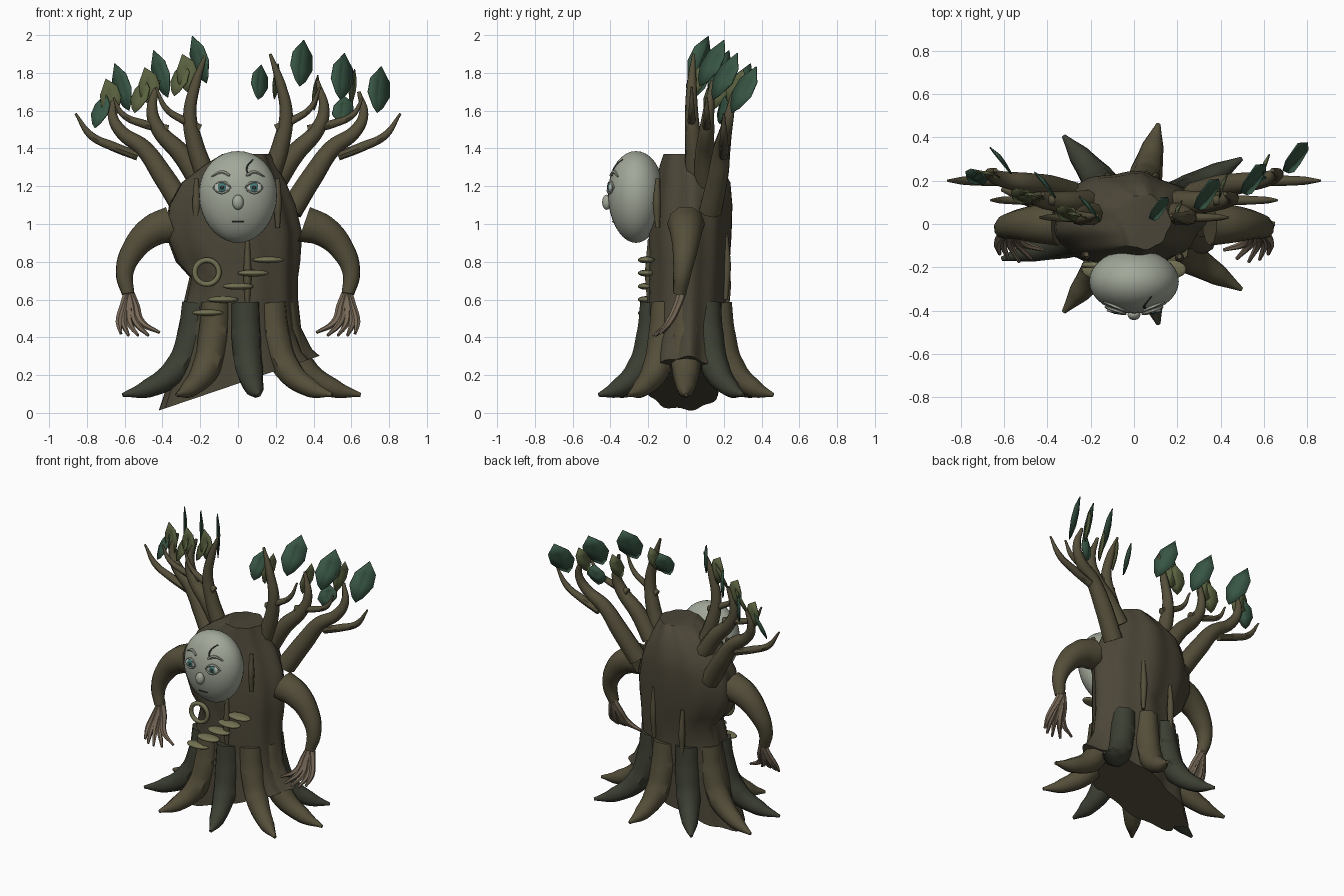
import bpy, bmesh, math
from mathutils import Vector

if "Cube" in bpy.data.objects:
    bpy.data.objects.remove(bpy.data.objects["Cube"])


def material(name, r, g, b):
    m = bpy.data.materials.new(name)
    m.diffuse_color = (r, g, b, 1)
    m.use_nodes = True
    m.node_tree.nodes["Principled BSDF"].inputs["Base Color"].default_value = m.diffuse_color
    return m


BARK = material("bark", 0.07, 0.06, 0.038)
LIMB = material("limb_bark", 0.09, 0.077, 0.042)
MOSS = material("mossy_bark", 0.045, 0.05, 0.033)
HAND = material("pale_wood", 0.19, 0.145, 0.1)
FACE = material("pale_face", 0.36, 0.39, 0.32)
DARK = material("dark_line", 0.035, 0.04, 0.035)
WHITE = material("eye_white", 0.5, 0.53, 0.47)
IRIS = material("iris", 0.06, 0.2, 0.2)
FUNGUS = material("fungus", 0.17, 0.165, 0.085)
GREEN = material("leaf_green", 0.04, 0.095, 0.06)
OLIVE = material("leaf_olive", 0.1, 0.12, 0.05)


def finish(ob, mat, angle=45):
    ob.data.materials.append(mat)
    bpy.ops.object.select_all(action='DESELECT')
    ob.select_set(True)
    bpy.context.view_layer.objects.active = ob
    bpy.ops.object.shade_smooth_by_angle(angle=math.radians(angle))
    return ob


def mesh_object(name, bm, mat, angle=45):
    bmesh.ops.recalc_face_normals(bm, faces=bm.faces[:])
    me = bpy.data.meshes.new(name)
    bm.to_mesh(me)
    bm.free()
    ob = bpy.data.objects.new(name, me)
    bpy.context.collection.objects.link(ob)
    return finish(ob, mat, angle)


def tube(name, pts, radii, mat, res=2):
    """Tapered, capped tube through the points."""
    cu = bpy.data.curves.new(name, 'CURVE')
    cu.dimensions = '3D'
    cu.bevel_depth, cu.bevel_resolution, cu.resolution_u = 1, res, 6
    cu.use_fill_caps = True
    sp = cu.splines.new('BEZIER')
    sp.bezier_points.add(len(pts) - 1)
    for bp, p, r in zip(sp.bezier_points, pts, radii):
        bp.co, bp.radius = p, r
        bp.handle_left_type = bp.handle_right_type = 'AUTO'
    ob = bpy.data.objects.new(name, cu)
    bpy.context.collection.objects.link(ob)
    bpy.ops.object.select_all(action='DESELECT')
    ob.select_set(True)
    bpy.context.view_layer.objects.active = ob
    bpy.ops.object.convert(target='MESH')
    return finish(bpy.context.object, mat)


def ball(name, loc, size, mat, seg=20, taper=0):
    bm = bmesh.new()
    bmesh.ops.create_uvsphere(bm, u_segments=seg, v_segments=seg // 2 + 2, radius=1)
    for v in bm.verts:
        k = 1 + taper * v.co.z
        v.co = Vector((v.co.x * k * size[0], v.co.y * k * size[1], v.co.z * size[2])) + Vector(loc)
    return mesh_object(name, bm, mat, 80)


def leaf(name, base, axis, width, mat):
    """Folded pointed leaf from base along axis."""
    base, axis, width = Vector(base), Vector(axis), Vector(width)
    n = axis.cross(width).normalized() * 0.012
    bm = bmesh.new()
    mid = [bm.verts.new(base + axis * t + n * k) for t, k in ((0, 0), (.35, 1), (.7, 1), (1, 0))]
    for s in (-1, 1):
        side = [bm.verts.new(base + axis * t + width * s * w) for t, w in ((.12, .22), (.4, .48), (.7, .42))]
        bm.faces.new((mid[0], side[0], side[1], mid[1]))
        bm.faces.new((mid[1], side[1], side[2], mid[2]))
        bm.faces.new((mid[2], side[2], mid[3]))
    ob = mesh_object(name, bm, mat, 10)
    m = ob.modifiers.new("thickness", 'SOLIDIFY')
    m.thickness = 0.006
    return ob


# Trunk: wavy rings (z, left x, right x, front y, back y, slope along x)
RINGS = [(.155, -.42, .42, -.22, .20, .34), (.22, -.39, .38, -.22, .20, .30),
         (.40, -.345, .33, -.205, .20, .15), (.58, -.30, .315, -.20, .21, .05),
         (.72, -.265, .315, -.195, .22, 0), (.80, -.34, .325, -.195, .23, 0),
         (.95, -.40, .335, -.20, .24, 0), (1.10, -.38, .30, -.18, .245, 0),
         (1.22, -.31, .25, -.16, .235, 0), (1.31, -.19, .20, -.14, .185, 0),
         (1.37, -.09, .17, -.12, .14, 0)]
N = 60
bm = bmesh.new()
rows = []
for z, x0, x1, y0, y1, slope in RINGS:
    row = []
    amp = .05 if z < .3 else .03
    for i in range(N):
        a = 2 * math.pi * i / N
        k = 0.97 + amp * math.sin(9 * a + 1.5 * z) + 0.018 * math.sin(5 * a + 1)
        x = (x0 + x1) / 2 + (x1 - x0) / 2 * math.cos(a) * k
        y = (y0 + y1) / 2 + (y1 - y0) / 2 * math.sin(a) * k
        row.append(bm.verts.new((x, y, z + slope * x)))
    rows.append(row)
for lo, hi in zip(rows, rows[1:]):
    for i in range(N):
        j = (i + 1) % N
        bm.faces.new((lo[i], lo[j], hi[j], hi[i]))
bm.faces.new(rows[0])
bm.faces.new(rows[-1])
mesh_object("trunk", bm, BARK, 50)

# Nine flaring roots on an ellipse
for i in range(9):
    a = math.radians(40 * i)
    prof = [(.36, .58), (.40, .40), (.53, .23), (.78, .13), (1, .095)]
    tube("root", [(.65 * f * math.cos(a), .47 * f * math.sin(a), z) for f, z in prof],
         [.078, .082, .075, .05, .01], MOSS if i % 2 else LIMB)

# Raised bark ridges
for x, y, z0, z1 in ((.05, -.19, .55, .92), (.21, -.15, .98, 1.24), (-.22, -.14, .98, 1.24),
                     (.1, .21, .6, .95), (-.12, .21, .5, .85)):
    tube("bark_ridge", [(x, y, z0), (x, y * 1.03, (z0 + z1) / 2), (x, y, z1)], [.012, .022, .012], LIMB)

# Arms, hands, branches: both sides
for s in (-1, 1):
    def P(*pts):
        return [(s * x, y, z) for x, y, z in pts]
    tube("arm", P((.35, .0, 1.0), (.45, .0, .965), (.555, -.005, .86), (.6, -.02, .74), (.582, -.035, .63)),
         [.1, .088, .066, .048, .034], LIMB, 3)
    for tx, ty, tz, bx in ((.415, -.12, .425, .51), (.475, -.16, .41, .54), (.53, -.175, .41, .575),
                           (.58, -.165, .41, .605), (.62, -.14, .42, .63)):
        tube("finger", P((.578, -.02, .645), ((bx + .578) / 2, -.045, .57), (bx, -.09, .48), (tx, ty, tz)),
             [.025, .022, .019, .008], HAND, 1)
    tube("outer_branch", P((.28, .13, 1.07), (.4, .17, 1.26), (.5, .19, 1.4), (.62, .21, 1.49),
                           (.665, .23, 1.58), (.64, .25, 1.7)), [.064, .058, .048, .036, .027, .01], LIMB)
    tube("outer_twig", P((.53, .2, 1.36), (.66, .2, 1.41), (.78, .2, 1.47), (.86, .2, 1.585)),
         [.025, .025, .02, .006], LIMB)
    tube("middle_branch", P((.2, .1, 1.22), (.3, .1, 1.37), (.42, .11, 1.5), (.455, .12, 1.6), (.42, .14, 1.76)),
         [.058, .052, .04, .03, .01], LIMB)
    tube("middle_twig", P((.37, .11, 1.5), (.5, .11, 1.53), (.61, .11, 1.58), (.66, .11, 1.67)),
         [.024, .022, .016, .006], LIMB)
    tube("inner_branch", P((.17, .05, 1.25), (.23, .04, 1.43), (.255, .03, 1.58), (.225, .03, 1.74), (.17, .04, 1.9)),
         [.055, .046, .036, .027, .008], LIMB)
    tube("inner_twig", P((.2, .03, 1.505), (.29, .03, 1.55), (.38, .03, 1.61), (.435, .03, 1.725)),
         [.022, .021, .016, .006], LIMB)

# Leaves: base, axis, width
for b, k in (((.74, .24, 1.59), 1), ((.545, .14, 1.66), 1), ((.33, .07, 1.73), 1), ((.11, .02, 1.66), .75)):
    leaf("right_leaf", b, (.02 * k, .13 * k, .245 * k), (.12 * k, .1 * k, -.03), GREEN)
for b in ((.6, .23, 1.63), (.4, .14, 1.6), (.19, .02, 1.66)):
    leaf("right_small_leaf", b, (.02, .07, .19), (.035, .1, 0), OLIVE)
leaf("right_low_leaf", (.55, .18, 1.53), (.01, .03, .15), (.12, .05, .02), GREEN)
for b in ((-.58, .24, 1.6), (-.37, .13, 1.67), (-.165, .02, 1.745)):
    leaf("left_leaf", b, (-.075, .1, .25), (.085, -.1, .05), GREEN)
for b in ((-.65, .22, 1.56), (-.445, .12, 1.62), (-.245, .03, 1.69)):
    leaf("left_small_leaf", b, (-.05, .02, .21), (.11, -.02, .06), OLIVE)
for b in ((-.76, .19, 1.51), (-.55, .1, 1.59), (-.34, .02, 1.68)):
    leaf("left_low_leaf", b, (.06, .05, .18), (.09, -.06, .0), OLIVE if b[0] > -.7 else GREEN)

# Egg-shaped face
TAPER = .06
C, R = (0, -.265, 1.143), (.207, .148, .243)
ball("face", C, R, FACE, 32, TAPER)


def on_face(x, z, lift=0.0):
    h = (z - C[2]) / R[2]
    k = 1 + TAPER * h
    d = max(0, 1 - h * h - (x / (R[0] * k)) ** 2)
    return (x, C[1] - R[1] * k * math.sqrt(d) - lift, z)


ball("nose", on_face(0, 1.115, .008), (.03, .025, .04), FACE, 16)
for s in (-1, 1):
    x = s * .085
    ball("eyeball", on_face(x, 1.192), (.042, .012, .028), WHITE, 16)
    ball("iris", on_face(x, 1.194, .007), (.024, .008, .025), IRIS, 12)
    ball("pupil", on_face(x, 1.194, .012), (.011, .006, .012), DARK, 10)
    for name, h in (("upper_lid", .03), ("lower_lid", -.028)):
        tube(name, [on_face(x + d * .048, 1.192 + h * (1 - d * d), .006) for d in (-1, -.5, 0, .5, 1)],
             [.004, .007, .008, .007, .004], FACE, 1)
    tube("brow", [on_face(s * a, z, .004) for a, z in ((.045, 1.257), (.085, 1.275), (.14, 1.252))],
         [.007, .01, .004], FACE, 1)
tube("mouth", [on_face(a, 1.012, .001) for a in (-.032, 0, .032)], [.004] * 3, DARK, 1)
tube("crack", [on_face(a, z) for a, z in ((.08, 1.34), (.05, 1.305), (.048, 1.28), (.065, 1.255))],
     [.004, .005, .005, .003], DARK, 1)

# Shelf fungi and ring on the trunk front
for i in range(5):
    ball("shelf_fungus", (.16 - .08 * i, -.21, .81 - .07 * i), (.082, .045, .018), FUNGUS)
bpy.ops.mesh.primitive_torus_add(location=(-.165, -.19, .745), rotation=(math.pi / 2, 0, 0), major_radius=.064,
                                 minor_radius=.014, major_segments=28, minor_segments=8)
bpy.context.object.name = "knot_ring"
finish(bpy.context.object, FUNGUS, 60)
